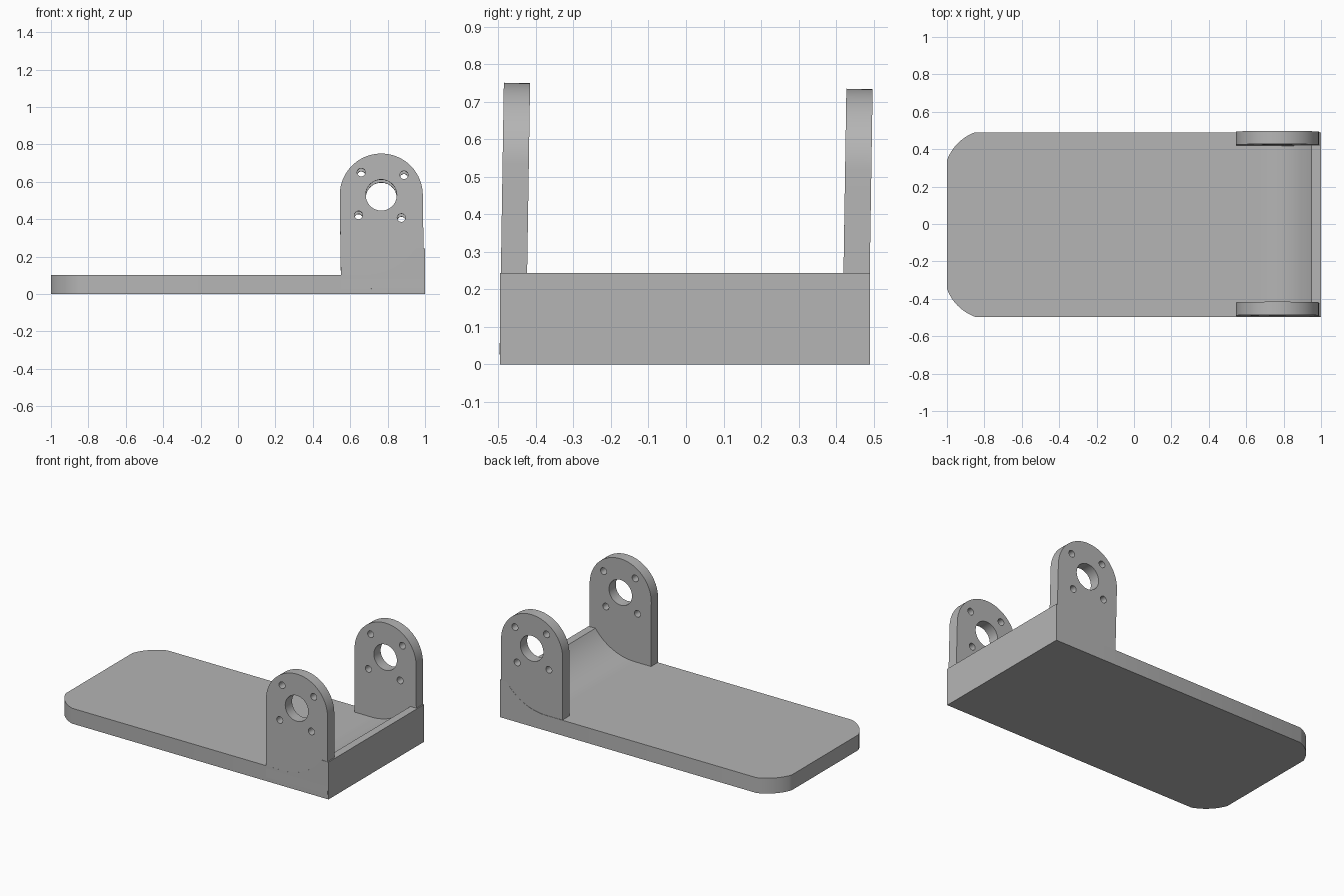
import bpy, bmesh, math
from mathutils import Matrix, Vector

cube = bpy.data.objects.get("Cube")
if cube:
    bpy.data.objects.remove(cube, do_unlink=True)

grey = bpy.data.materials.new("plain grey")
grey.use_nodes = True
colour = (0.46, 0.46, 0.46, 1)
grey.diffuse_color = colour
grey.node_tree.nodes["Principled BSDF"].inputs["Base Color"].default_value = colour


def arc(cx, cy, radius, start, end, steps):
    """Points along a circular arc, angles in degrees."""
    angles = [math.radians(start + (end - start) * i / steps) for i in range(steps + 1)]
    return [(cx + radius * math.cos(a), cy + radius * math.sin(a)) for a in angles]


def hole(cx, cy, radius, sides):
    return arc(cx, cy, radius, 0, 360, sides)[:-1]


def extrude(name, loops, thickness, matrix):
    """Extrude a flat outline, with any inner loops as holes, into a solid."""
    curve = bpy.data.curves.new(name + " profile", "CURVE")
    curve.dimensions = "2D"
    curve.fill_mode = "BOTH"
    curve.extrude = thickness / 2
    for points in loops:
        spline = curve.splines.new("POLY")
        spline.points.add(len(points) - 1)
        for p, (x, y) in zip(spline.points, points):
            p.co = (x, y, 0, 1)
        spline.use_cyclic_u = True
    helper = bpy.data.objects.new(name + " helper", curve)
    bpy.context.collection.objects.link(helper)
    bpy.context.view_layer.update()
    mesh = bpy.data.meshes.new_from_object(
        helper.evaluated_get(bpy.context.evaluated_depsgraph_get()))
    bpy.data.objects.remove(helper, do_unlink=True)
    bpy.data.curves.remove(curve)

    bm = bmesh.new()
    bm.from_mesh(mesh)
    bmesh.ops.remove_doubles(bm, verts=bm.verts, dist=0.0001)
    bmesh.ops.transform(bm, matrix=matrix, verts=bm.verts)
    bmesh.ops.recalc_face_normals(bm, faces=bm.faces)
    bm.to_mesh(mesh)
    bm.free()
    mesh.name = name
    mesh.materials.clear()
    mesh.materials.append(grey)

    obj = bpy.data.objects.new(name, mesh)
    bpy.context.collection.objects.link(obj)
    bpy.ops.object.select_all(action="DESELECT")
    obj.select_set(True)
    bpy.context.view_layer.objects.active = obj
    bpy.ops.object.shade_smooth_by_angle(angle=math.radians(30))
    return obj


upright = Matrix.Rotation(math.radians(90), 4, "X")
middle_y, half_width = -0.003, 0.493
plate_top, block_top, joint_x = 0.1, 0.243, 0.67

# Base plate with two rounded corners on one end
corner = arc(-0.765, half_width - 0.235, 0.25, 110, 160, 12)
plate = [(joint_x, half_width)] + corner
plate += [(x, -y) for x, y in reversed(plate)]
extrude("base_plate", [plate], plate_top,
        Matrix.Translation((0, middle_y, plate_top / 2)))

# Raised end block with a concave sweep down to the plate
sweep_radius = 0.345
sweep = arc(joint_x, plate_top + sweep_radius, sweep_radius, -90, -35.8, 20)
block = [(joint_x, 0)] + sweep + [(1, block_top), (1, 0)]
extrude("end_block", [block], 2 * half_width,
        Matrix.Translation((0, middle_y, 0)) @ upright)

# Arched ears with a shaft hole and four bolt holes, leaning slightly
ear_radius = 0.222
outline = arc(0, 0, ear_radius, 0, 180, 48) + [(-ear_radius, -0.5), (ear_radius, -0.5)]
loops = [outline, hole(0, 0, 0.083, 48)]
for i in range(4):
    a = math.radians(40.7 + 90 * i)
    loops.append(hole(0.162 * math.cos(a), 0.162 * math.sin(a), 0.022, 20))
lean = Matrix.Rotation(math.radians(-0.9), 4, "X")
twist = Matrix.Rotation(math.radians(0.8), 4, "Z")
for name, y, z in (("front_ear", -0.454, 0.528), ("back_ear", 0.459, 0.512)):
    extrude(name, loops, 0.07,
            Matrix.Translation(Vector((0.766, y, z))) @ lean @ upright @ twist)
